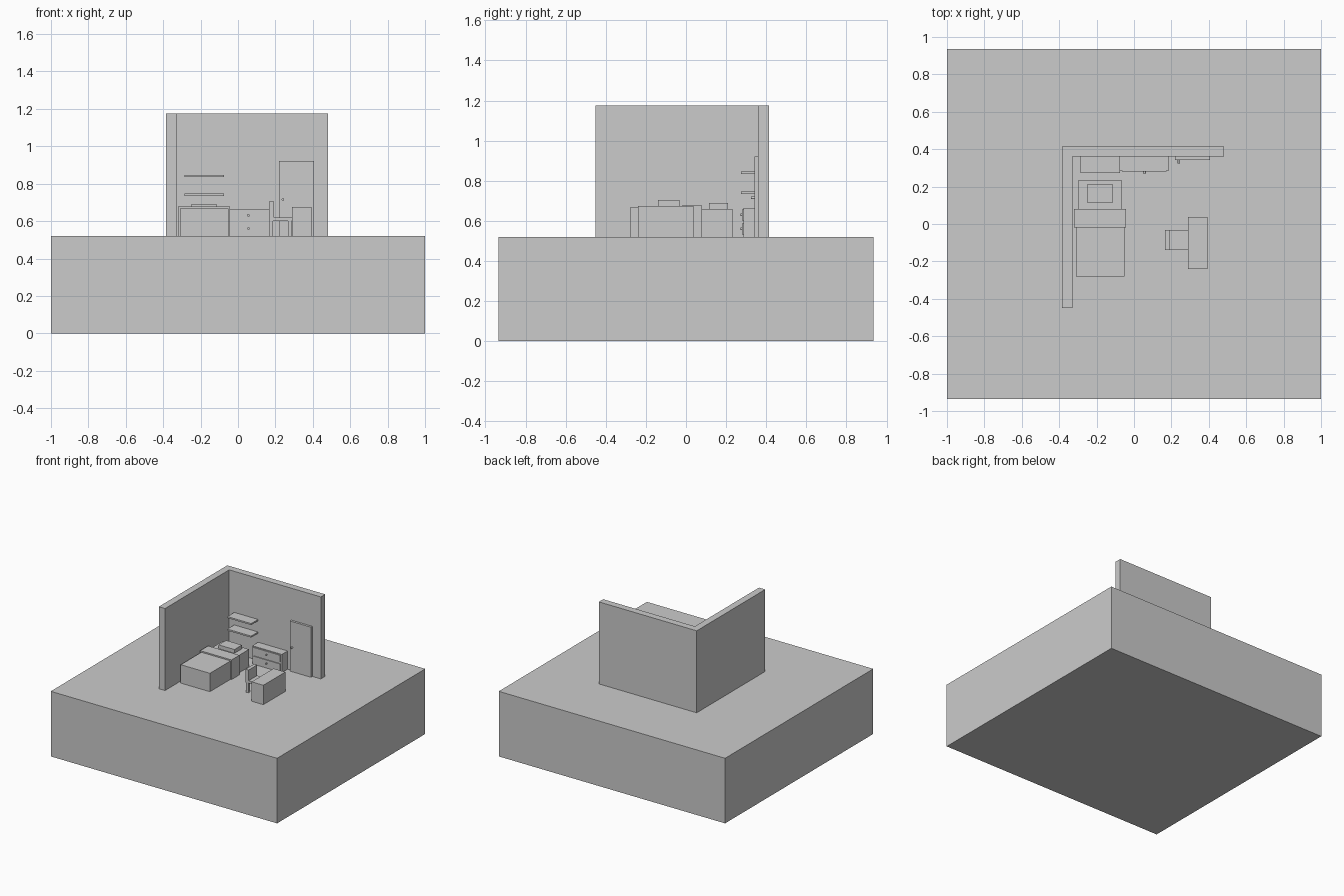
import bpy
from math import radians

if "Cube" in bpy.data.objects:
    bpy.data.objects.remove(bpy.data.objects["Cube"])


def box(name, x, y, z):
    """Axis-aligned box from (min, max) ranges."""
    bpy.ops.mesh.primitive_cube_add(size=1)
    o = bpy.context.object
    o.name = name
    lo, hi = zip(x, y, z)
    for v in o.data.vertices:
        v.co = [h if c > 0 else l for c, l, h in zip(v.co, lo, hi)]
    return o


def knob(name, x, y0, y1, z, r):
    """Short round handle pointing along y."""
    bpy.ops.mesh.primitive_cylinder_add(
        vertices=12, radius=r, depth=y1 - y0,
        location=(x, (y0 + y1) / 2, z), rotation=(radians(90), 0, 0))
    bpy.context.object.name = name


G = 0.52  # top of the ground block

# Ground and the two room walls
box("ground_block", (-1, 1), (-0.935, 0.935), (0, G))
box("left_wall", (-0.385, -0.33), (-0.45, 0.36), (G, 1.175))
box("back_wall", (-0.385, 0.48), (0.36, 0.415), (G, 1.175))

# Door
box("door", (0.22, 0.405), (0.342, 0.36), (G, 0.92))
knob("door_knob", 0.24, 0.323, 0.342, 0.715, 0.007)

# Wall shelves
for i, z in enumerate((0.735, 0.835)):
    box(f"shelf_{i + 1}", (-0.285, -0.075), (0.273, 0.36), (z, z + 0.012))

# Dresser with two drawers
box("dresser", (-0.075, 0.187), (0.287, 0.36), (G, 0.665))
for i, z in enumerate((0.533, 0.603)):
    box(f"drawer_{i + 1}", (-0.063, 0.175), (0.28, 0.288), (z, z + 0.055))
    knob(f"drawer_knob_{i + 1}", 0.056, 0.271, 0.281, z + 0.028, 0.007)

# Bed
box("mattress", (-0.30, -0.065), (0.08, 0.232), (G, 0.66))
box("blanket", (-0.31, -0.052), (-0.28, -0.02), (G, 0.667))
box("blanket_fold", (-0.32, -0.043), (-0.02, 0.08), (G, 0.677))
box("pillow", (-0.252, -0.112), (0.115, 0.21), (0.66, 0.69))

# Desk
box("desk", (0.288, 0.392), (-0.24, 0.038), (G, 0.675))

# Chair
box("chair_seat", (0.165, 0.29), (-0.14, -0.032), (0.60, 0.62))
box("chair_back", (0.165, 0.192), (-0.14, -0.032), (0.62, 0.705))
for i, x in enumerate((0.168, 0.266)):
    for j, y in enumerate((-0.137, -0.055)):
        box(f"chair_leg_{i}_{j}", (x, x + 0.02), (y, y + 0.02), (G, 0.60))
